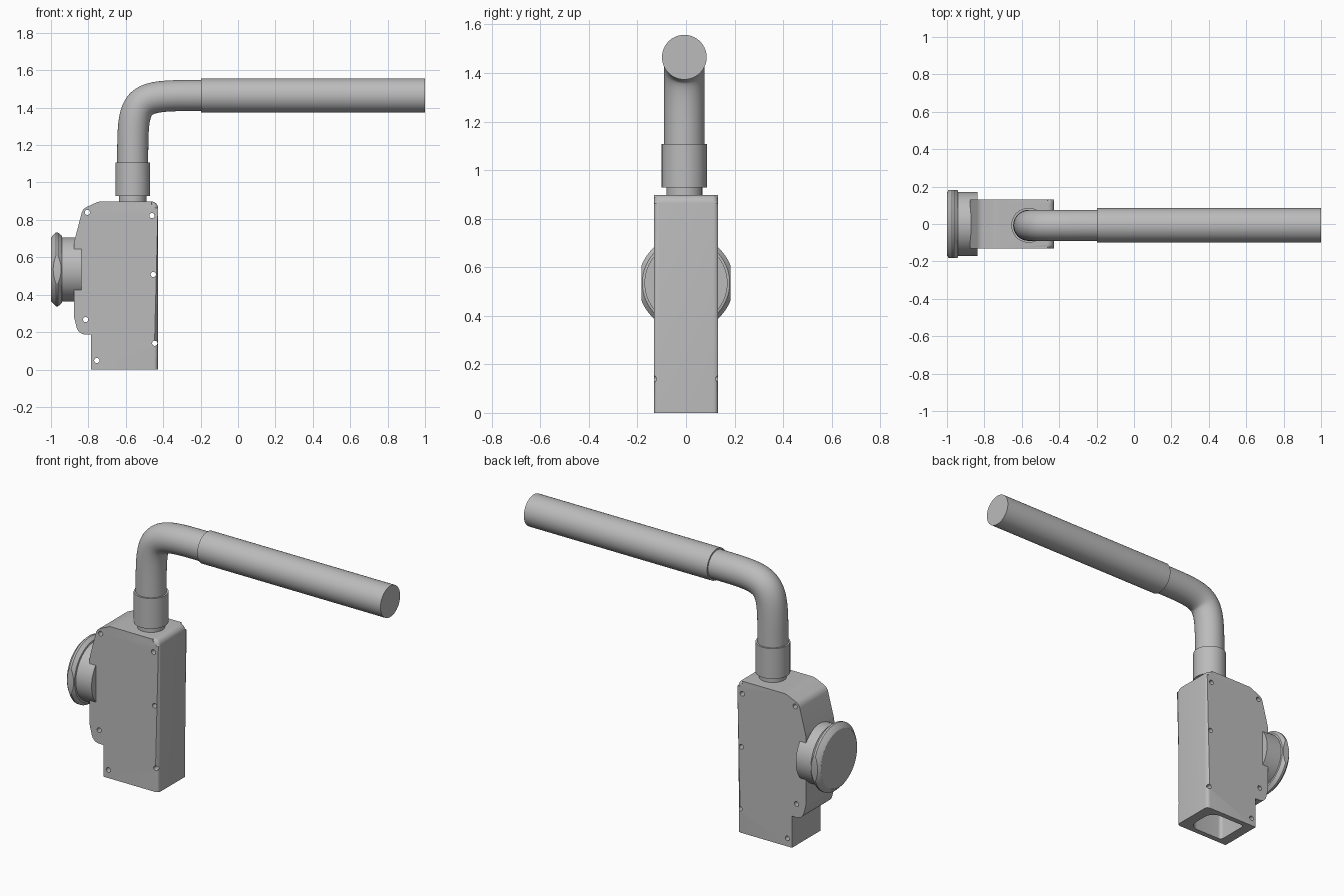
import bpy, bmesh, math
from mathutils import Vector, Matrix

cube = bpy.data.objects.get("Cube")
if cube:
    bpy.data.objects.remove(cube, do_unlink=True)

grey = bpy.data.materials.new("plain grey")
grey.use_nodes = True
colour = (0.5, 0.5, 0.5, 1)
grey.diffuse_color = colour
grey.node_tree.nodes["Principled BSDF"].inputs["Base Color"].default_value = colour

PIPE_X, PIPE_Y, HANDLE_Z = -0.563, -0.007, 1.465
KNOB_Z = 0.535
HALF = 0.132


def finish(name, bm):
    bmesh.ops.recalc_face_normals(bm, faces=bm.faces[:])
    me = bpy.data.meshes.new(name)
    bm.to_mesh(me)
    bm.free()
    ob = bpy.data.objects.new(name, me)
    bpy.context.collection.objects.link(ob)
    me.materials.append(grey)
    return ob


def smooth(ob):
    bpy.ops.object.select_all(action='DESELECT')
    ob.select_set(True)
    bpy.context.view_layer.objects.active = ob
    bpy.ops.object.shade_smooth_by_angle(angle=math.radians(30))


def skin(bm, rings):
    """Bridge equal rings of points into a capped tube."""
    loops = [[bm.verts.new(p) for p in ring] for ring in rings]
    n = len(loops[0])
    for a, b in zip(loops, loops[1:]):
        for i in range(n):
            j = (i + 1) % n
            bm.faces.new((a[i], a[j], b[j], b[i]))
    bm.faces.new(loops[0])
    bm.faces.new(loops[-1])


def ring(centre, tangent, side, r, n=64):
    up = tangent.cross(side)
    return [centre + r * (math.cos(a) * side + math.sin(a) * up)
            for a in (2 * math.pi * i / n for i in range(n))]


def lathe(bm, origin, axis, profile, n=64):
    """Turn (distance, radius) pairs around an axis."""
    axis = Vector(axis)
    side = Vector((1, 0, 0)) if abs(axis.y) > 0.5 else Vector((0, 1, 0))
    skin(bm, [ring(Vector(origin) + axis * d, axis, side, r, n) for d, r in profile])


def rounded(corners, steps=8):
    """Polygon from (u, v, radius) corners with filleted points."""
    pts = []
    for i, (u, v, r) in enumerate(corners):
        p = Vector((u, v))
        if r == 0:
            pts.append(p)
            continue
        a = (Vector(corners[i - 1][:2]) - p).normalized()
        b = (Vector(corners[(i + 1) % len(corners)][:2]) - p).normalized()
        half = a.angle(b) / 2
        centre = p + (a + b).normalized() * r / math.sin(half)
        start = p + a * r / math.tan(half) - centre
        end = p + b * r / math.tan(half) - centre
        turn = start.angle_signed(end)
        for k in range(steps + 1):
            pts.append(centre + Matrix.Rotation(-turn * k / steps, 2) @ start)
    return pts


# Housing: rounded side profile with softened top and rear edges
outline = rounded([(-0.785, 0, 0), (-0.428, 0, 0), (-0.428, 0.898, 0.035),
                   (-0.745, 0.898, 0.05), (-0.83, 0.86, 0.05), (-0.877, 0.68, 0.15),
                   (-0.877, 0.28, 0.12), (-0.853, 0.187, 0.05), (-0.785, 0.187, 0)])
bm = bmesh.new()
skin(bm, [[Vector((p.x, y, p.y)) for p in outline] for y in (-HALF, HALF)])
soft = [e for e in bm.edges
        if abs(e.verts[0].co.y - e.verts[1].co.y) < 0.01
        and all(v.co.z > 0.84 or v.co.x > -0.43 for v in e.verts)
        and (e.verts[0].co.z + e.verts[1].co.z) > 0.01]
bmesh.ops.bevel(bm, geom=soft, offset=0.022, segments=5, profile=0.5, affect='EDGES')
housing = finish("housing", bm)

# Cutter: open cavity underneath plus screw holes through the sides
bm = bmesh.new()
well = rounded([(-0.725, -0.1, 0.02), (-0.49, -0.1, 0.06),
                (-0.49, 0.1, 0.06), (-0.725, 0.1, 0.02)])
skin(bm, [[Vector((p.x, p.y, z)) for p in well] for z in (-0.05, 0.8)])
for x, z in [(-0.805, 0.84), (-0.46, 0.823), (-0.453, 0.508),
             (-0.815, 0.267), (-0.445, 0.14), (-0.755, 0.048)]:
    lathe(bm, (x, 0, z), (0, 1, 0), [(-0.2, 0.014), (0.2, 0.014)], 20)
cutter = finish("housing_cutter", bm)
cutter.hide_render = True
cut = housing.modifiers.new("openings", 'BOOLEAN')
cut.operation = 'DIFFERENCE'
cut.solver = 'EXACT'
cut.object = cutter
bpy.context.view_layer.objects.active = housing
bpy.ops.object.modifier_apply(modifier=cut.name)
bpy.data.objects.remove(cutter, do_unlink=True)
smooth(housing)

# Front knob: plug and bevelled flange with two flats
bm = bmesh.new()
lathe(bm, (0, 0, KNOB_Z), (1, 0, 0),
      [(-1, 0.168), (-0.994, 0.177), (-0.974, 0.197), (-0.962, 0.197),
       (-0.942, 0.18), (-0.94, 0.171), (-0.837, 0.171)], 96)
for s in (-1, 1):
    res = bmesh.ops.bisect_plane(bm, geom=bm.verts[:] + bm.edges[:] + bm.faces[:],
                                 plane_co=(0, s * 0.183, 0), plane_no=(0, s, 0),
                                 clear_outer=True)
    rim = [g for g in res["geom_cut"] if isinstance(g, bmesh.types.BMEdge)]
    bmesh.ops.holes_fill(bm, edges=rim)
smooth(finish("knob", bm))

# Neck and collar on top of the housing
for name, low, high, r in [("neck", 0.87, 0.94, 0.074), ("collar", 0.928, 1.107, 0.093)]:
    bm = bmesh.new()
    lathe(bm, (PIPE_X, PIPE_Y, 0), (0, 0, 1), [(low, r), (high, r)])
    smooth(finish(name, bm))

# Bent pipe: tube swept along an easing corner
start = Vector((PIPE_X, PIPE_Y, 1.1))
corner = Vector((PIPE_X, PIPE_Y, HANDLE_Z))
end = Vector((-0.195, PIPE_Y, HANDLE_Z))
rings = []
for k in range(41):
    t = k / 40
    u = 1 - t
    centre = u**3 * start + 3 * u * t * corner + t**3 * end
    tangent = (u * u * (corner - start) + t * t * (end - corner)).normalized()
    rings.append(ring(centre, tangent, Vector((0, 1, 0)), 0.083))
bm = bmesh.new()
skin(bm, rings)
smooth(finish("bent_pipe", bm))

# Handle grip
bm = bmesh.new()
lathe(bm, (0, PIPE_Y, HANDLE_Z), (1, 0, 0), [(-0.197, 0.092), (1, 0.092)])
smooth(finish("handle_grip", bm))
